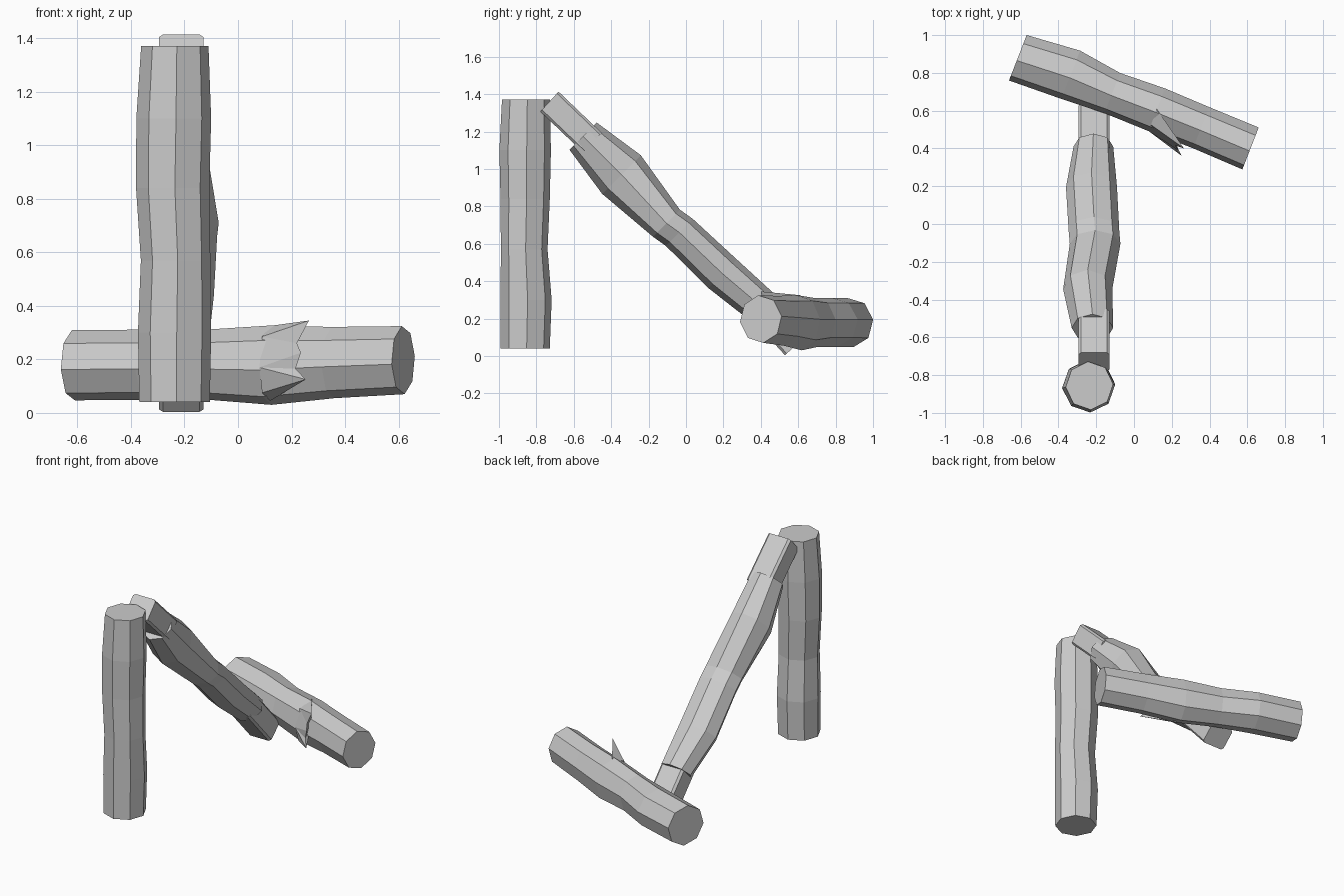
import bpy
from math import cos, sin, pi
from mathutils import Vector


def mesh_object(name, verts, faces):
    me = bpy.data.meshes.new(name)
    me.from_pydata(verts, [], faces)
    me.update()
    ob = bpy.data.objects.new(name, me)
    bpy.context.collection.objects.link(ob)
    return ob


def loft(name, rings, profile, u, v):
    """Skin a profile through rings of (x, y, z, size along u, size along v)."""
    u, v = Vector(u).normalized(), Vector(v).normalized()
    n = len(profile)
    verts = [Vector((x, y, z)) + u * (a * ru) + v * (b * rv)
             for x, y, z, ru, rv in rings for a, b in profile]
    # keep faces pointing outwards whichever way the rings run
    along = Vector(rings[-1][:3]) - Vector(rings[0][:3])
    flip = u.cross(v).dot(along) < 0
    faces = [tuple(range(n))[::-1],
             tuple(range((len(rings) - 1) * n, len(rings) * n))]
    for k in range(len(rings) - 1):
        for i in range(n):
            j = (i + 1) % n
            faces.append((k * n + i, k * n + j, (k + 1) * n + j, (k + 1) * n + i))
    if flip:
        faces = [f[::-1] for f in faces]
    return mesh_object(name, verts, faces)


def octagon(turn=0.0):
    return [(cos(turn + i * pi / 4), sin(turn + i * pi / 4)) for i in range(8)]


# rectangle with clipped corners for the tenons
C = 0.82
PEG = [(1, -C), (1, C), (C, 1), (-C, 1), (-1, C), (-1, -C), (-C, -1), (C, -1)]

# upright post
loft("post", [
    (-0.237, -0.860, 0.04, 0.132, 0.132),
    (-0.237, -0.855, 0.30, 0.137, 0.137),
    (-0.233, -0.865, 0.57, 0.130, 0.125),
    (-0.244, -0.860, 0.84, 0.137, 0.132),
    (-0.240, -0.860, 1.10, 0.140, 0.138),
    (-0.236, -0.856, 1.37, 0.126, 0.128),
], octagon(0.06), (1, 0, 0), (0, 1, 0))

# leaning rail
loft("leaning_rail", [
    (-0.220, -0.550, 1.175, 0.110, 0.103),
    (-0.245, -0.345, 0.970, 0.130, 0.146),
    (-0.206, -0.105, 0.710, 0.134, 0.102),
    (-0.212, -0.035, 0.660, 0.134, 0.102),
    (-0.225, 0.195, 0.440, 0.135, 0.108),
    (-0.215, 0.410, 0.258, 0.105, 0.097),
], octagon(), (1, 0, 0), (0, 1, 1))

# tenons at both ends of the rail
loft("upper_tenon", [
    (-0.212, -0.730, 1.360, 0.083, 0.072),
    (-0.212, -0.500, 1.140, 0.083, 0.072),
], PEG, (1, 0, 0), (0, 0.67, 0.73))
loft("lower_tenon", [
    (-0.212, 0.360, 0.295, 0.083, 0.072),
    (-0.212, 0.582, 0.053, 0.083, 0.072),
], PEG, (1, 0, 0), (0, 0.73, 0.68))

# fallen log
loft("fallen_log", [
    (-0.615, 0.880, 0.178, 0.130, 0.132),
    (-0.335, 0.790, 0.180, 0.138, 0.132),
    (-0.115, 0.693, 0.180, 0.115, 0.132),
    (0.120, 0.605, 0.178, 0.122, 0.149),
    (0.355, 0.510, 0.188, 0.118, 0.134),
    (0.617, 0.400, 0.197, 0.120, 0.128),
], octagon(0.12), (0.363, 0.932, 0), (0, 0, 1))

# splintered bark lifting from the front of the log
root = [(0.12, 0.61, 0.325), (0.09, 0.525, 0.285), (0.08, 0.49, 0.17),
        (0.09, 0.51, 0.075), (0.12, 0.56, 0.045)]
jag = [(0.265, 0.40, 0.345), (0.22, 0.415, 0.26), (0.235, 0.39, 0.225),
       (0.215, 0.405, 0.165), (0.253, 0.36, 0.125)]
core = [(0.16, 0.55, 0.20)]
mesh_object("split_bark", root + jag + core, [
    (1, 5, 0), (1, 6, 5), (1, 7, 6), (1, 2, 7), (2, 8, 7), (2, 9, 8),
    (2, 3, 9), (3, 4, 9),
    (5, 6, 10), (6, 7, 10), (7, 8, 10), (8, 9, 10), (9, 4, 10), (0, 5, 10)])
